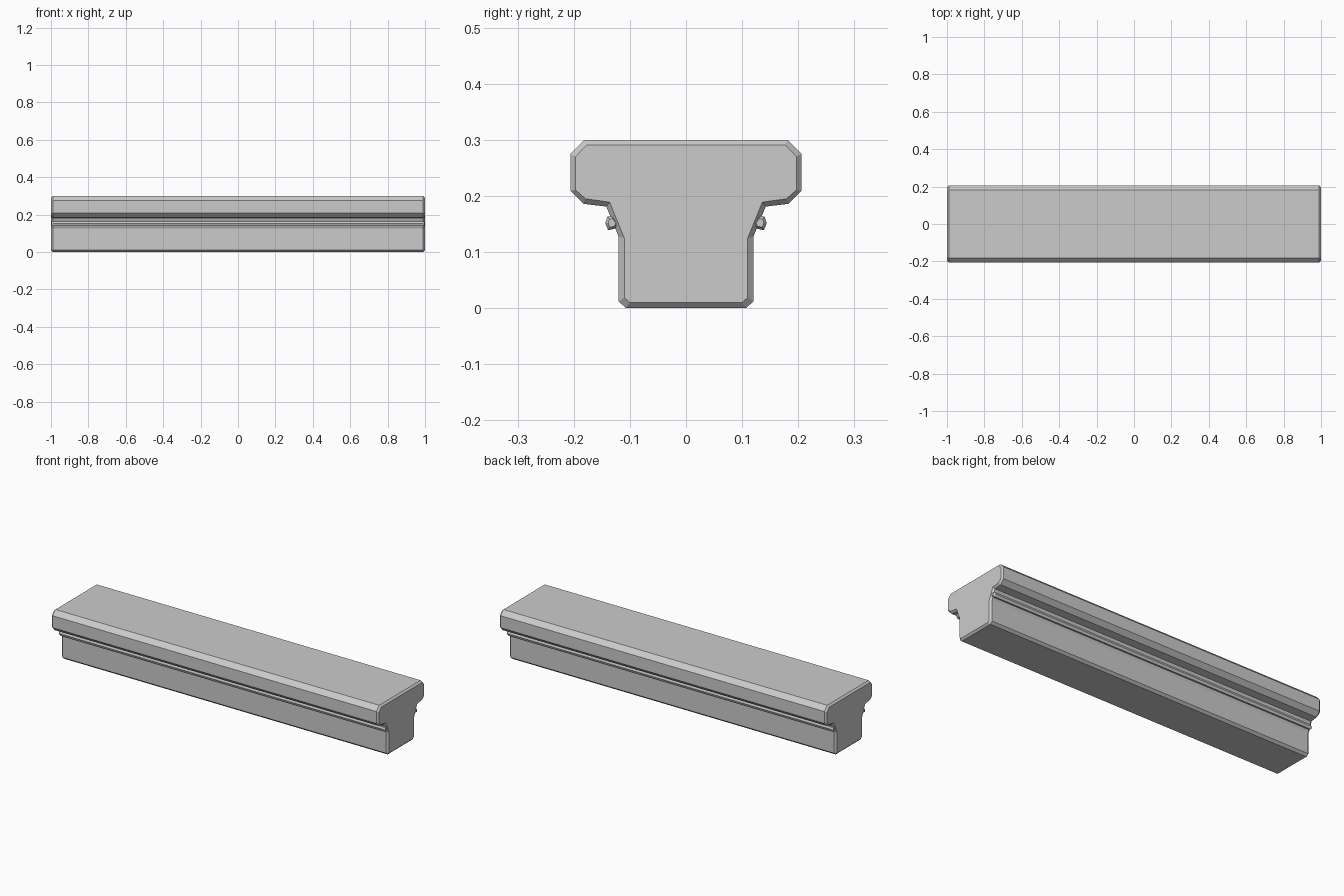
import bpy, bmesh

if "Cube" in bpy.data.objects:
    bpy.data.objects.remove(bpy.data.objects["Cube"])


def mirrored(half):
    # Close a right-hand half profile with its mirror image
    return half + [(-y, z) for y, z in reversed(half)]


def loft(name, sections):
    # Skin matching (x, profile) sections along x and cap both ends
    bm = bmesh.new()
    rings = [[bm.verts.new((x, y, z)) for y, z in prof] for x, prof in sections]
    n = len(rings[0])
    for a, b in zip(rings, rings[1:]):
        for i in range(n):
            j = (i + 1) % n
            bm.faces.new((a[i], a[j], b[j], b[i]))
    bm.faces.new(rings[0])
    bm.faces.new(rings[-1])
    bmesh.ops.recalc_face_normals(bm, faces=bm.faces)
    mesh = bpy.data.meshes.new(name)
    bm.to_mesh(mesh)
    bm.free()
    obj = bpy.data.objects.new(name, mesh)
    bpy.context.collection.objects.link(obj)
    return obj


# Rail body: T-shaped profile with chamfered ends
outer = mirrored([(.107, 0), (.12, .012), (.12, .127), (.142, .181),
                  (.183, .186), (.206, .209), (.206, .275), (.181, .3)])
inner = mirrored([(.1, .01), (.11, .019), (.11, .125), (.136, .189),
                  (.179, .195), (.197, .211), (.197, .27), (.177, .291)])
loft("rail_body", [(-1, inner), (-.99, outer), (.99, outer), (1, inner)])

# Bead moulding under each overhang, with slightly tapered ends
bead = [(.121, .152), (.125, .142), (.139, .139), (.144, .152), (.140, .163), (.131, .165)]
cy, cz = .131, .152
tip = [(cy + (y - cy) * .6, cz + (z - cz) * .6) for y, z in bead]
for side, label in ((-1, "front_bead"), (1, "back_bead")):
    big = [(y * side, z) for y, z in bead]
    small = [(y * side, z) for y, z in tip]
    loft(label, [(-.998, small), (-.99, big), (.99, big), (.998, small)])
